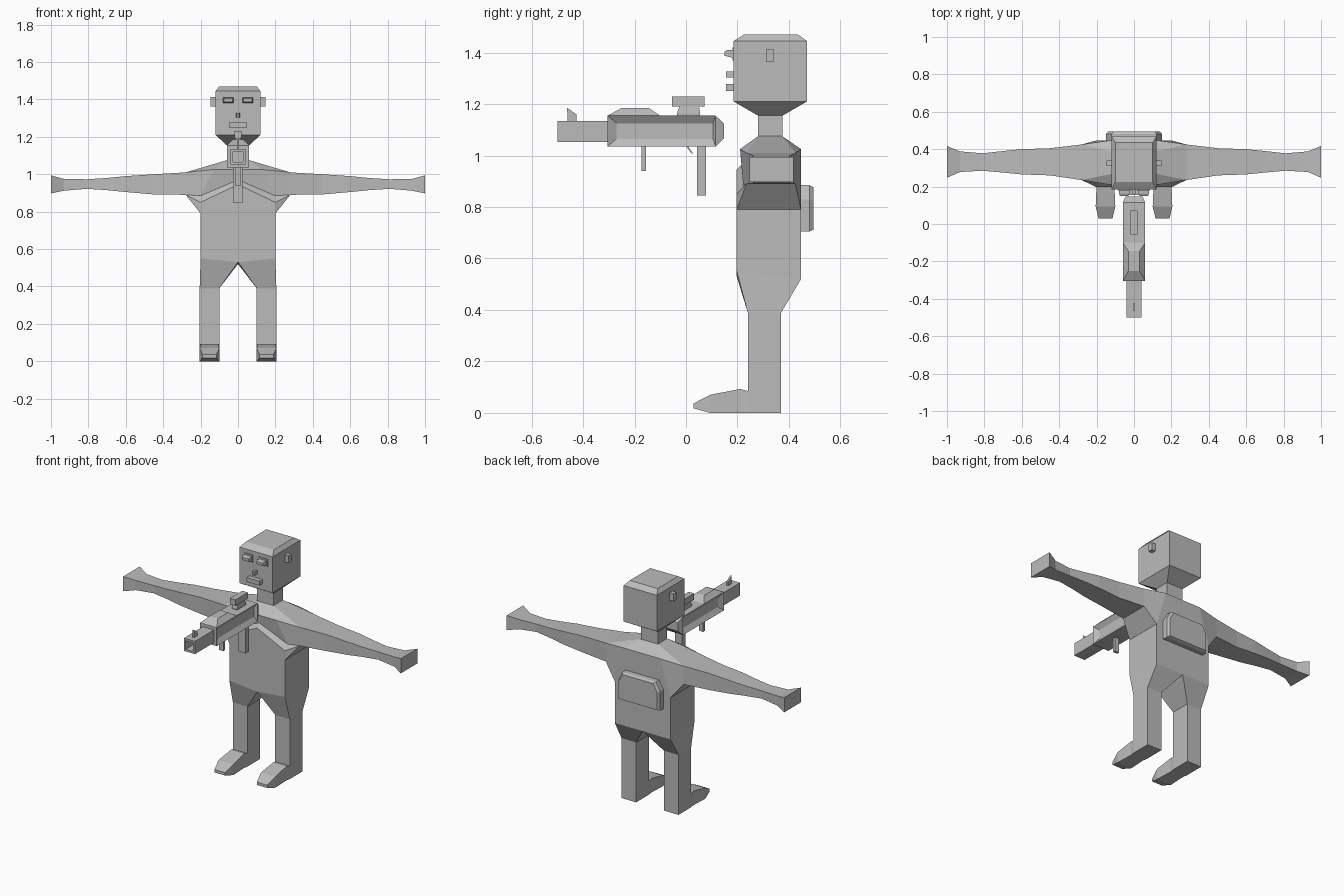
import bpy, bmesh

if "Cube" in bpy.data.objects:
    bpy.data.objects.remove(bpy.data.objects["Cube"])

grey = bpy.data.materials.new("plain grey")
grey.diffuse_color = (0.5, 0.5, 0.5, 1)
grey.use_nodes = True
grey.node_tree.nodes["Principled BSDF"].inputs["Base Color"].default_value = grey.diffuse_color


def make(name, verts, faces, mirror=False):
    """Mesh object with outward normals, optionally mirrored over x."""
    me = bpy.data.meshes.new(name)
    me.from_pydata(verts, [], faces)
    bm = bmesh.new()
    bm.from_mesh(me)
    bmesh.ops.recalc_face_normals(bm, faces=bm.faces)
    bm.to_mesh(me)
    bm.free()
    me.materials.append(grey)
    ob = bpy.data.objects.new(name, me)
    bpy.context.collection.objects.link(ob)
    if mirror:
        mod = ob.modifiers.new("mirror", 'MIRROR')
        mod.use_clip = True
        mod.merge_threshold = 0.0005
    return ob


def loft(name, rings, mirror=False):
    """Skin through rings of equal length, capped at both ends."""
    n = len(rings[0])
    verts = [v for r in rings for v in r]
    faces = [tuple(range(n)), tuple(range(len(verts) - n, len(verts)))]
    for i in range(len(rings) - 1):
        for j in range(n):
            k = (j + 1) % n
            faces.append((i*n + j, i*n + k, i*n + n + k, i*n + n + j))
    return make(name, verts, faces, mirror)


def ring_x(x, y0, y1, z0, z1):
    return [(x, y0, z0), (x, y1, z0), (x, y1, z1), (x, y0, z1)]


def ring_y(y, x0, x1, z0, z1):
    return [(x0, y, z0), (x1, y, z0), (x1, y, z1), (x0, y, z1)]


def ring_z(z, x0, x1, y0, y1):
    return [(x0, y0, z), (x1, y0, z), (x1, y1, z), (x0, y1, z)]


def box(name, x0, x1, y0, y1, z0, z1, mirror=False):
    return loft(name, [ring_z(z0, x0, x1, y0, y1), ring_z(z1, x0, x1, y0, y1)], mirror)


def prism(name, outline, w):
    """Side outline (y, z) extruded across x."""
    return loft(name, [[(x, y, z) for y, z in outline] for x in (-w, w)])


# Torso: half shell from hips to shoulders and neck opening, mirrored
P = {
    't0': (0, .197, .53), 't1': (.2, .197, .55), 't2': (.2, .447, .52), 't3': (0, .447, .52),
    'a1': (.2, .197, .79), 'a2': (.2, .447, .79), 'a3': (0, .447, .79),
    'c0': (0, .197, .945), 'c1': (.2, .197, .85), 'm0': (0, .22, .97), 'm1': (.2, .222, .885),
    'u0': (0, .21, 1.025), 'u1': (.13, .21, 1.025),
    'n0': (0, .28, 1.075), 'n1': (.06, .28, 1.075), 'n2': (.06, .375, 1.075), 'n3': (0, .375, 1.075),
    'b0': (0, .447, 1.025), 'b1': (.13, .447, 1.025),
    'fb': (.28, .235, .89), 'ft': (.28, .235, 1.01), 'kb': (.28, .425, .89), 'kt': (.28, .425, 1.01),
}
F = ["t0 t1 a1 c1 c0", "t1 t2 a2 a1", "t2 t3 a3 a2", "a1 a2 kb fb", "a1 fb c1",
     "c0 c1 m1 m0", "c1 fb m1", "m0 m1 u1 u0", "m1 fb ft u1", "u0 u1 n1 n0", "u1 ft n1",
     "ft kt n2 n1", "kt b1 n2", "n2 b1 b0 n3", "b0 b1 a2 a3", "kt kb a2 b1", "n0 n1 n2 n3"]
keys = list(P)
make("torso", list(P.values()), [[keys.index(k) for k in f.split()] for f in F], True)

# Arms, tapering to a flared wrist
arm = [(.28, .235, .425, .89, 1.01), (.45, .26, .405, .892, 1.0), (.6, .265, .4, .905, .99),
       (.7, .275, .39, .915, .98), (.81, .285, .378, .922, .973), (.93, .278, .388, .912, .975),
       (1.0, .247, .417, .898, .994)]
loft("arm", [ring_x(*a) for a in arm], True)

# Legs, flaring into the hips
loft("leg", [ring_z(0, .1, .205, .24, .37), ring_z(.39, .1, .205, .24, .37),
             [P[k] for k in ('t0', 't1', 't2', 't3')]], True)

# Feet
loft("foot", [ring_y(.24, .1, .205, 0, .085), ring_y(.21, .105, .2, 0, .093),
              ring_y(.093, .1, .205, 0, .07), ring_y(.03, .115, .19, .018, .037)], True)

# Neck and head
box("neck", -.06, .06, .28, .375, 1.05, 1.16)
loft("head", [ring_z(1.155, -.06, .06, .28, .375), ring_z(1.21, -.12, .12, .185, .47),
              ring_z(1.445, -.12, .12, .185, .47), ring_z(1.47, -.1, .1, .225, .435)])

# Face
box("ear", .12, .148, .31, .34, 1.363, 1.412, True)
loft("eye", [ring_y(.19, .025, .08, 1.377, 1.41), ring_y(.162, .025, .08, 1.385, 1.41),
             ring_y(.15, .03, .075, 1.387, 1.405)], True)
box("brow", .02, .085, .18, .19, 1.37, 1.42, True)
loft("nose", [ring_y(.19, -.01, .01, 1.303, 1.327), ring_y(.155, -.006, .006, 1.303, 1.327)])
box("mouth", -.047, .047, .155, .19, 1.25, 1.278)

# Backpack: chamfered top corners, face drawn in slightly
def pack_ring(y, s):
    pts = [(-.15, .705), (.15, .705), (.15, .83), (.12, .885), (-.12, .885), (-.15, .83)]
    return [(x * s, y, .79 + (z - .79) * s) for x, z in pts]


loft("backpack", [pack_ring(.44, 1), pack_ring(.48, 1), pack_ring(.495, .92)])

# Launcher body with recessed side panels
full, inset = (-.305, .115, 1.035, 1.155), (-.27, .105, 1.065, 1.125)
loft("launcher_body", [ring_x(-.04, *inset), ring_x(-.06, *full),
                       ring_x(.06, *full), ring_x(.04, *inset)])
loft("launcher_rear", [ring_y(.115, -.06, .06, 1.035, 1.155), ring_y(.148, -.045, .045, 1.068, 1.123)])
loft("launcher_hump", [ring_z(1.155, -.06, .06, -.305, -.1), ring_z(1.185, -.03, .03, -.25, -.145)])

# Hollow barrel and front sight
loft("barrel", [ring_y(-.3, -.04, .04, 1.052, 1.135), ring_y(-.5, -.04, .04, 1.052, 1.135),
                ring_y(-.5, -.027, .027, 1.065, 1.122), ring_y(-.33, -.027, .027, 1.065, 1.122)])
prism("front_sight", [(-.46, 1.13), (-.425, 1.13), (-.425, 1.16), (-.462, 1.185)], .006)

# Scope, grips and trigger
loft("scope_mount", [ring_z(1.15, -.018, .018, -.035, .055), ring_z(1.165, -.018, .018, -.035, .055),
                     ring_z(1.192, -.014, .014, -.025, .05)])
box("scope", -.02, .02, -.055, .072, 1.19, 1.23)
box("rear_grip", -.025, .025, .042, .078, .845, 1.04)
box("front_grip", -.015, .015, -.173, -.155, .94, 1.04)
prism("trigger", [(0, 1.037), (.008, 1.037), (.028, 1.007), (.022, 1.007)], .006)
